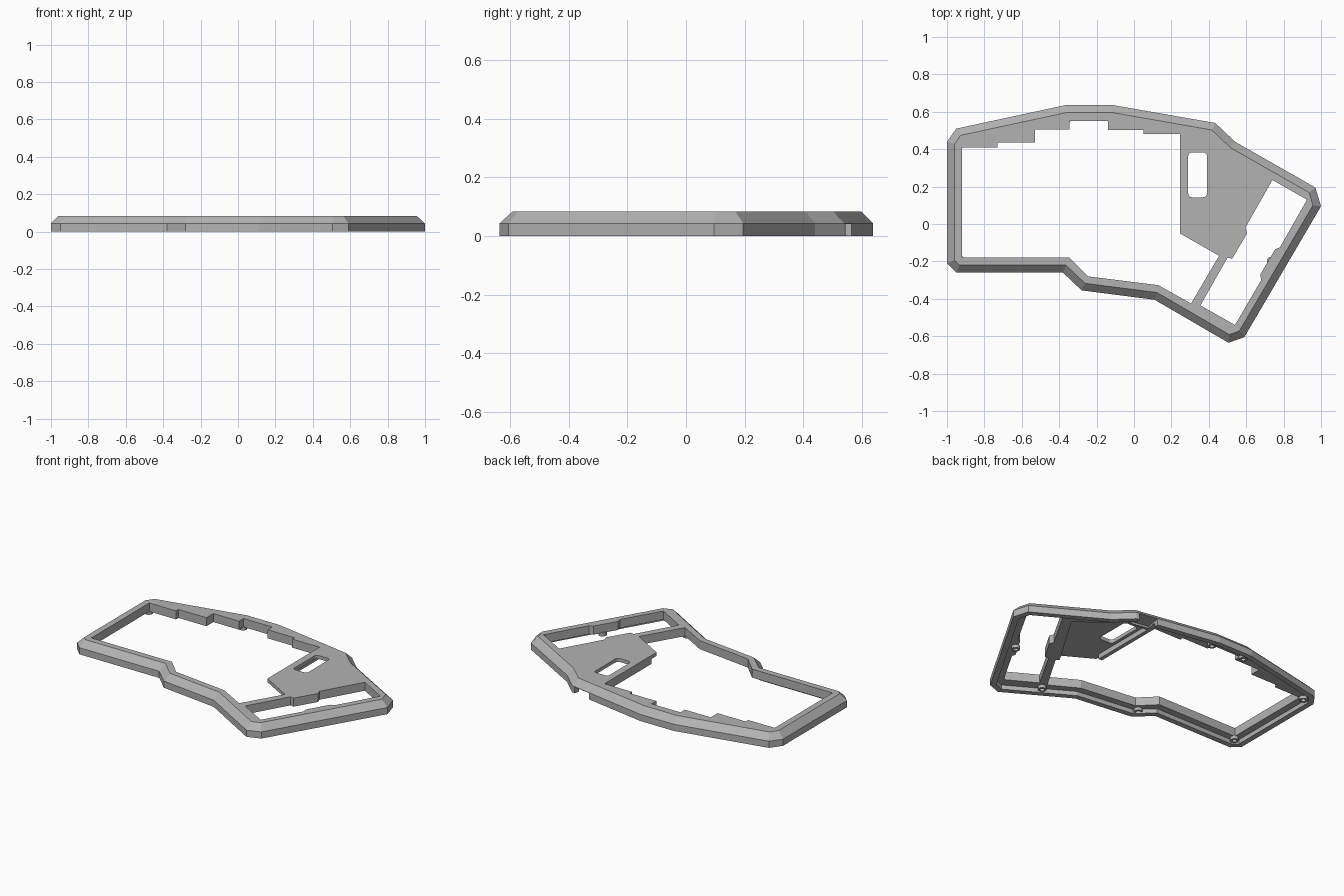
import bpy, bmesh, math
from mathutils import Vector, Matrix

if "Cube" in bpy.data.objects:
    bpy.data.objects.remove(bpy.data.objects["Cube"])

grey = bpy.data.materials.new("case grey")
grey.use_nodes = True
grey.diffuse_color = (0.45, 0.45, 0.45, 1)
grey.node_tree.nodes["Principled BSDF"].inputs["Base Color"].default_value = grey.diffuse_color

HEIGHT, SHOULDER, LEDGE, PLATE = 0.083, 0.043, 0.028, 0.06


def inset(points, d):
    """Move every edge of a clockwise outline inward by d."""
    result, n = [], len(points)
    for i in range(n):
        a, b, c = (Vector(points[(i + k) % n]) for k in (-1, 0, 1))
        e1, e2 = (b - a).normalized(), (c - b).normalized()
        n1, n2 = Vector((e1.y, -e1.x)), Vector((e2.y, -e2.x))
        result.append(b + (n1 + n2) * d / (1 + n1.dot(n2)))
    return result


def loft(name, layers):
    """Solid through matching outlines, each given with its height."""
    bm = bmesh.new()
    rings = [[bm.verts.new((p[0], p[1], z)) for p in pts] for pts, z in layers]
    bm.faces.new(rings[0])
    bm.faces.new(rings[-1])
    n = len(rings[0])
    for low, high in zip(rings, rings[1:]):
        for i in range(n):
            j = (i + 1) % n
            bm.faces.new((low[i], low[j], high[j], high[i]))
    bmesh.ops.recalc_face_normals(bm, faces=bm.faces)
    mesh = bpy.data.meshes.new(name)
    bm.to_mesh(mesh)
    bm.free()
    mesh.materials.append(grey)
    obj = bpy.data.objects.new(name, mesh)
    bpy.context.collection.objects.link(obj)
    return obj


def cut(target, points, low, high):
    """Cut a straight-sided shape out of the target."""
    cutter = loft("cutter", [(points, low), (points, high)])
    cutter.hide_render = True
    mod = target.modifiers.new("cut", 'BOOLEAN')
    mod.operation, mod.solver, mod.object = 'DIFFERENCE', 'EXACT', cutter
    bpy.context.view_layer.objects.active = target
    bpy.ops.object.modifier_apply(modifier=mod.name)
    bpy.data.objects.remove(cutter)


def circle(x, y, r, sides=20):
    return [(x + r * math.cos(math.tau * i / sides),
             y + r * math.sin(math.tau * i / sides)) for i in range(sides)]


def rounded_box(x, y, w, h, r):
    corners = [(1, 1), (-1, 1), (-1, -1), (1, -1)]
    pts = []
    for k, (sx, sy) in enumerate(corners):
        for s in range(5):
            a = math.pi / 2 * (k + s / 4)
            pts.append((x + sx * (w / 2 - r) + r * math.cos(a),
                        y + sy * (h / 2 - r) + r * math.sin(a)))
    return pts


# Case body with a sloped shoulder
outline = [(-1, .44), (-.95, .51), (-.36, .637), (-.12, .637), (.435, .54),
           (.54, .44), (.97, .195), (1, .095), (.59, -.605), (.505, -.635),
           (.11, -.405), (-.28, -.355), (-.38, -.26), (-.95, -.26), (-1, -.21)]
case = loft("case_frame", [(outline, 0), (outline, SHOULDER),
                           (inset(outline, HEIGHT - SHOULDER), HEIGHT)])

# Recess for the base and a deeper pocket behind the solid panel
cut(case, inset(outline, .035), -.1, LEDGE)
pocket = [(.27, .44), (.42, .44), (.5, .36), (.67, .23), (.44, -.15),
          (.44, -.2), (.22, -.07), (.22, 0), (.27, 0)]
cut(case, pocket, -.1, PLATE)

# Main key opening with a stepped back edge
opening = [(-.92, .41), (-.73, .41), (-.73, .435), (-.53, .435), (-.53, .505),
           (-.345, .505), (-.345, .55), (-.14, .55), (-.14, .503), (.05, .503),
           (.05, .48), (.245, .48), (.245, -.05), (.455, -.17), (.305, -.425),
           (.13, -.327), (-.245, -.28), (-.345, -.18), (-.92, -.18)]
cut(case, opening, -.1, .2)

# Slanted thumb window and small display window
window = [(.74, .235), (.925, .13), (.78, -.125), (.755, -.135), (.675, -.27),
          (.68, -.3), (.54, -.54), (.355, -.435), (.5, -.18), (.525, -.185),
          (.605, -.05), (.595, -.02)]
cut(case, window, -.1, .2)
cut(case, rounded_box(.34, .263, .1, .24, .02), -.1, .2)

# Cable port through the back wall
turn = Matrix.Rotation(math.radians(-10), 2)
port = [Vector((.35, .53)) + turn @ Vector(p)
        for p in ((-.06, -.08), (.06, -.08), (.06, .08), (-.06, .08))]
cut(case, port, -.1, SHOULDER - .003)

# Hollow screw posts on the ledge
posts = [(-.935, .425), (-.93, -.195), (-.285, -.3), (.315, -.46),
         (.735, -.2), (-.36, .565), (-.12, .565)]
for i, (x, y) in enumerate(posts):
    post = loft(f"screw_post_{i + 1}", [(circle(x, y, .025), .008),
                                        (circle(x, y, .025), LEDGE + .004)])
    cut(post, circle(x, y, .014), -.1, LEDGE - .002)
